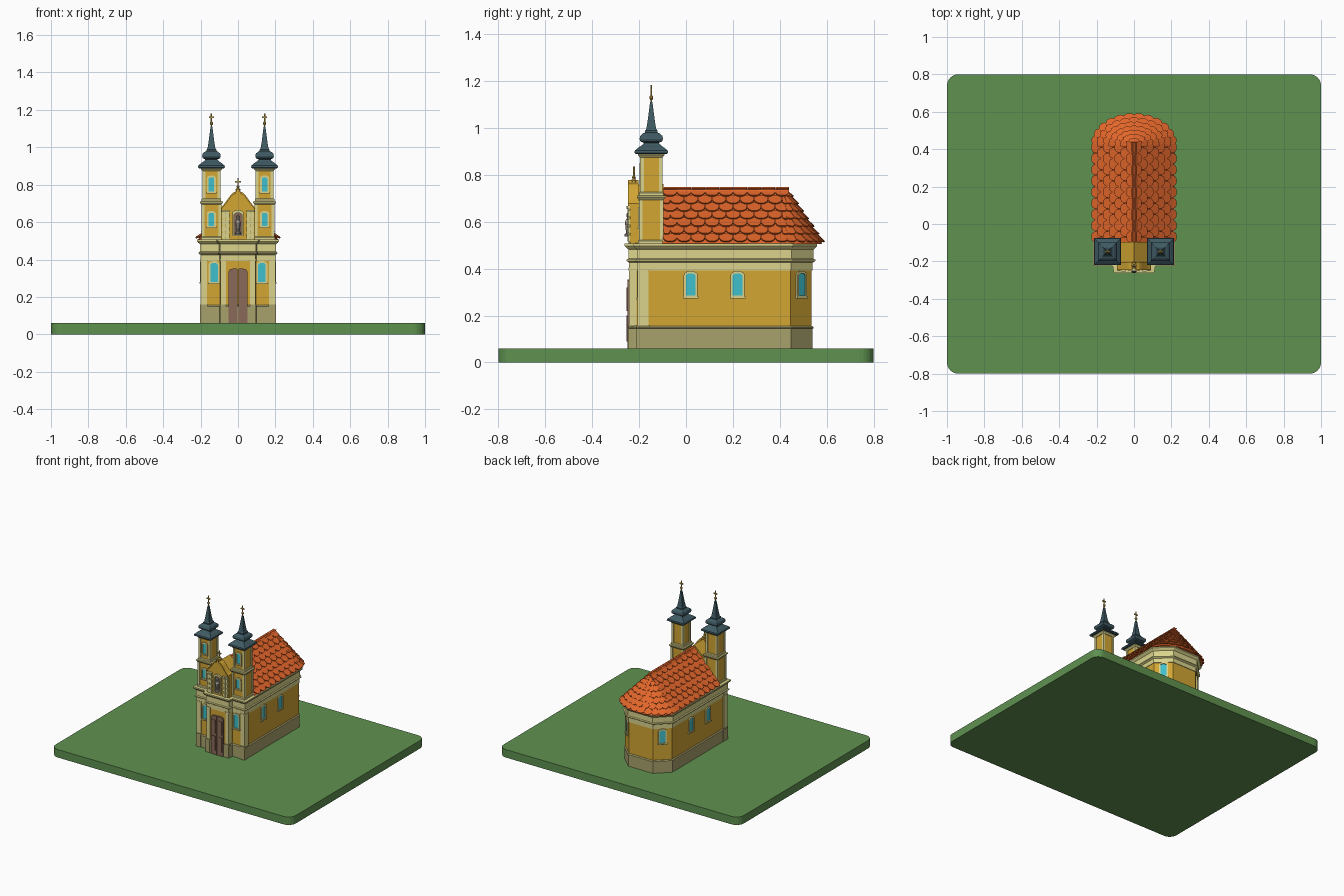
import bpy, bmesh
from math import sin, cos, pi, sqrt
from mathutils import Vector as V, Matrix as M

if "Cube" in bpy.data.objects:
    bpy.data.objects.remove(bpy.data.objects["Cube"])


def material(name, hexa):
    m = bpy.data.materials.new(name)
    rgb = [int(hexa[i:i + 2], 16) / 255 for i in (0, 2, 4)]
    m.diffuse_color = [c / 12.92 if c < .04 else ((c + .055) / 1.055) ** 2.4 for c in rgb] + [1]
    m.use_nodes = True
    m.node_tree.nodes["Principled BSDF"].inputs["Base Color"].default_value = m.diffuse_color
    return m


GREEN, OCHRE, CREAM = material("grass", "5F9150"), material("ochre", "D2A634"), material("cream", "DBD48C")
STONE, TILE, SLATE = material("stone", "A8A26C"), material("tile", "E2662A"), material("slate", "3F5A63")
GLASS, WOOD, GOLD = material("glass", "3FC0CC"), material("wood", "8A6A58"), material("gold", "CDAA50")
GREY = material("statue", "A8A096")


def finish(name, bm, mat):
    bmesh.ops.recalc_face_normals(bm, faces=bm.faces)
    me = bpy.data.meshes.new(name)
    bm.to_mesh(me)
    bm.free()
    ob = bpy.data.objects.new(name, me)
    me.materials.append(mat)
    bpy.context.collection.objects.link(ob)
    return ob


def loft(name, rings, mat, caps=True, closed=False):
    """Joins equal-length rings of points into a skin."""
    bm = bmesh.new()
    vs = [[bm.verts.new(p) for p in r] for r in rings]
    n = len(vs[0])
    for a, b in zip(vs, vs[1:] + (vs[:1] if closed else [])):
        for i in range(n):
            bm.faces.new((a[i], a[(i + 1) % n], b[(i + 1) % n], b[i]))
    if caps and not closed:
        bm.faces.new(vs[0])
        bm.faces.new(vs[-1])
    return finish(name, bm, mat)


def box(name, x0, x1, y0, y1, z0, z1, mat):
    return loft(name, [[(x0, y0, z), (x1, y0, z), (x1, y1, z), (x0, y1, z)] for z in (z0, z1)], mat)


def prism_y(name, pts, y0, y1, mat):
    return loft(name, [[(x, y, z) for x, z in pts] for y in (y0, y1)], mat)


def lathe(name, x, y, prof, sides, mat):
    k = sqrt(2) if sides == 4 else 1
    return loft(name, [[(x + k * r * cos(2 * pi * (i + .5) / sides), y + k * r * sin(2 * pi * (i + .5) / sides), z)
                        for i in range(sides)] for r, z in prof], mat)


def arch(w, z0, z1, n=8):
    h = w / 2
    rise = h * .6
    return [(-h, z0), (h, z0)] + [(h * cos(pi * i / n), z1 - rise + rise * sin(pi * i / n)) for i in range(n + 1)]


def window(name, x, y, ang, w, z0, z1, sill=True):
    """Arched pane with a raised frame; ang turns it from facing -y."""
    T = M.Translation((x, y, 0)) @ M.Rotation(ang, 4, 'Z')
    o, i = arch(w + .018, z0 - .008, z1 + .01), arch(w, z0, z1)
    R = lambda pts, d: [(px, d, pz) for px, pz in pts]
    parts = [loft(name + "_frame", [R(o, .005), R(o, -.008), R(i, -.008), R(i, .005)], CREAM, closed=True),
             prism_y(name + "_pane", i, -.003, .004, GLASS)]
    if sill:
        parts.append(box(name + "_sill", -w / 2 - .012, w / 2 + .012, -.011, .003, z0 - .012, z0 - .004, CREAM))
    for ob in parts:
        ob.data.transform(T)


# ground slab with rounded corners
slab = [(sx * .94 + .06 * cos(a), sy * .74 + .06 * sin(a))
        for sx, sy, a0 in ((1, 1, 0), (-1, 1, 1), (-1, -1, 2), (1, -1, 3))
        for a in [(a0 + k / 6) * pi / 2 for k in range(7)]]
loft("ground", [[(x, y, z) for x, y in slab] for z in (0, .06)], GREEN)

# church body: one plan, stacked in offset layers
half = [(.088, -.237), (.095, -.2), (.195, -.2), (.195, .445), (.1, .535)]
plan = [V(p) for p in half] + [V((-x, y)) for x, y in reversed(half)]


def offset(d):
    out = []
    for i, p in enumerate(plan):
        e, f = (p - plan[i - 1]).normalized(), (plan[(i + 1) % len(plan)] - p).normalized()
        a, b = V((e.y, -e.x)), V((f.y, -f.x))
        out.append(p + (a + b) * d / (1 + a.dot(b)))
    return out


def layer(name, prof, mat):
    return loft(name, [[(p.x, p.y, z) for p in offset(d)] for d, z in prof], mat)


layer("plinth", [(.005, .055), (.005, .145), (.009, .146), (.009, .15), (.002, .156)], STONE)
layer("walls", [(0, .15), (0, .40)], OCHRE)
layer("frieze", [(.004, .392), (.004, .425), (.016, .432), (.016, .438), (.009, .442), (.009, .482),
                 (.018, .49), (.024, .497), (.024, .506), (.0, .508)], CREAM)

# roof core, then scalloped tiles
APEX, ZE, N = V((0, .425, .732)), .505, 7


def eave(t):
    return V((.218 * cos(t), .43 + .15 * sin(t), ZE))


edge = [V((.21, -.1, ZE))] + [eave(pi * k / 16) for k in range(17)] + [V((-.21, -.1, ZE))]
top = [V((0, -.1, .73))] + [APEX - V((0, 0, .004)) + V((.002 * cos(pi * k / 16), .002 * sin(pi * k / 16), 0))
                            for k in range(17)] + [V((0, -.1, .73)) - V((.001, 0, 0))]
loft("roof_core", [edge, top], TILE)


def tile(bm, p, d, a, w, L, rise=.013, th=.007):
    n = a.cross(d)
    n = n if n.z > 0 else -n
    b = min(w, .06) * .42
    shape = [(-.5, -L), (.5, -L), (.5, -b), (.4, -b * .45), (.2, -b * .1), (-.2, -b * .1), (-.4, -b * .45), (-.5, -b)]
    low = []
    high = []
    for u, v in shape:
        q = p + a * u * w * .97 + d * v + n * (rise * (1 + v / L) - .003)
        low.append(bm.verts.new(q))
        high.append(bm.verts.new(q + n * th))
    bm.faces.new(low)
    bm.faces.new(high)
    for i in range(8):
        j = (i + 1) % 8
        bm.faces.new((low[i], low[j], high[j], high[i]))


bm = bmesh.new()
cols, y0, y1 = 9, -.098, .44
w = (y1 - y0) / cols
for s in (-1, 1):
    d = V((s * .218, 0, ZE - .732)).normalized()
    for r in range(N):
        f = (r + 1) / N
        for c in range(cols + r % 2):
            lo = max(y0, y0 + (c - .5 * (r % 2)) * w)
            hi = min(y1, y0 + (c + 1 - .5 * (r % 2)) * w)
            tile(bm, V((s * .218 * f, (lo + hi) / 2, .732 + (ZE - .732) * f)), d, V((0, 1, 0)), hi - lo, .062)
for r in range(N):
    f, n = (r + 1) / N, (5, 6, 8, 9, 10, 11, 12)[r]
    for k in range(n):
        t = pi * (k + .5) / n
        p, e = APEX.lerp(eave(t), f), V((-.218 * sin(t), .15 * cos(t), 0))
        d = (p - APEX).normalized()
        a = (e - d * e.dot(d)).normalized()
        tile(bm, p, d, a, e.length * f * pi / n * 1.12, min(.058, (p - APEX).length))
finish("roof_tiles", bm, TILE)
for k in range(9):
    z = .002 * (k % 2)
    prism_y(f"ridge_tile_{k}", [(-.022, .722), (-.012, .736 + z), (0, .741 + z), (.012, .736 + z), (.022, .722)],
            -.1 + k * .0585, -.1 + (k + 1) * .0585 + .004, TILE)

# side, apse and front openings, mirrored
for s, side in ((-1, "left"), (1, "right")):
    for k, y in enumerate((.02, .22)):
        window(f"{side}_nave_window_{k}", s * .195, y, s * pi / 2, .042, .285, .38)
    window(f"{side}_apse_window", s * .1475, .49, s * (pi / 2 + .813), .042, .285, .38)
    window(f"{side}_front_window", s * .128, -.2, 0, .04, .28, .382)
    # facade pilasters with plinth blocks
    for k, (x, y, pw) in enumerate(((.183, -.2, .017), (.079, -.237, .014))):
        lo, hi = s * x - pw, s * x + pw
        box(f"{side}_pilaster_{k}", lo, hi, y - .006, y + .04, .15, .425, CREAM)
        box(f"{side}_pilaster_base_{k}", lo - .002, hi + .002, y - .011, y + .045, .055, .16, STONE)
        box(f"{side}_capital_{k}", lo - .003, hi + .003, y - .009, y + .043, .392, .402, CREAM)
    box(f"{side}_flank_pilaster", s * .1925 - .009, s * .1925 + .009, -.203, -.163, .15, .425, CREAM)
    prism_y(f"{side}_door_leaf", [(s * .002, .06), (s * .05, .06), (s * .05, .335), (s * .044, .347),
                                  (s * .02, .353), (s * .002, .35)], -.25, -.23, WOOD)
    box(f"{side}_door_panel", s * .027 - .014, s * .027 + .014, -.253, -.24, .09, .2, WOOD)
    box(f"{side}_door_panel_top", s * .027 - .014, s * .027 + .014, -.253, -.24, .22, .32, WOOD)

    # bell tower: two stages with cream corners
    cx, cy = s * .142, -.148
    for k, (h, z0, z1) in enumerate(((.053, .5, .705), (.048, .705, .885))):
        lathe(f"{side}_tower_stage_{k}", cx, cy, [(h - .005, z0), (h - .005, z1)], 4, OCHRE)
        for i, (u, v) in enumerate(((-1, -1), (1, -1), (1, 1), (-1, 1))):
            lathe(f"{side}_tower_corner_{k}_{i}", cx + u * (h - .008), cy + v * (h - .008),
                  [(.008, z0), (.008, z1)], 4, CREAM)
        lathe(f"{side}_tower_moulding_{k}", cx, cy, [(h, z1 - .012), (h + .008, z1 - .002), (h + .008, z1 + .005),
                                                     (h - .004, z1 + .008)], 4, CREAM)
        lathe(f"{side}_tower_foot_{k}", cx, cy, [(h + .004, z0 + .004), (h + .004, z0 + .018), (h, z0 + .022)], 4, CREAM)
        window(f"{side}_tower_window_{k}", cx, cy - h + .005, 0, .03, (.58, .765)[k], (.65, .84)[k])
    lathe(f"{side}_tower_helm", cx, cy, [(.066, .888), (.072, .893), (.07, .903), (.056, .915), (.042, .924), (.034, .932),
          (.033, .936), (.046, .942), (.05, .953), (.047, .966), (.036, .976), (.026, .98), (.026, .988),
          (.021, .995), (.016, 1.025), (.01, 1.07), (.005, 1.11)], 4, SLATE)
    lathe(f"{side}_finial", cx, cy, [(.003, 1.1), (.004, 1.118), (.009, 1.124), (.009, 1.132), (.004, 1.138),
                                     (.004, 1.182)], 8, GOLD)
    box(f"{side}_finial_arms", cx - .014, cx + .014, cy - .004, cy + .004, 1.157, 1.165, GOLD)

    # gable columns with stacked rings
    for k, x in enumerate((.056, .076)):
        y = -.236 + k * .004
        box(f"{side}_gable_pier_{k}", s * x - .008, s * x + .008, y - .008, -.2, .505, .655, CREAM)
        for j in range(4):
            box(f"{side}_gable_block_{k}_{j}", s * x - .01, s * x + .01, y - .013, -.2, .515 + j * .036,
                .54 + j * .036, CREAM)
        box(f"{side}_gable_cap_{k}", s * x - .011, s * x + .011, y - .018, -.2, .654, .666, CREAM)

# gable between the towers
curve = [(.092, .5), (.092, .672), (.075, .69), (.056, .715), (.04, .738), (.028, .75), (.012, .758), (.008, .772)]
outline = lambda k: [(x, z) for x, z in curve] + [(-x, z) for x, z in reversed(curve)]
prism_y("gable_front", outline(0), -.238, -.204, OCHRE)
prism_y("gable_link", [(-.09, .5), (.09, .5), (.09, .675), (0, .76), (-.09, .675)], -.21, -.096, OCHRE)
rim = curve[1:]
for s in (-1, 1):
    band = [(s * x, z + .006) for x, z in rim] + [(s * x, z - .006) for x, z in reversed(rim)]
    prism_y("gable_moulding", band, -.247, -.202, OCHRE)

# gable cross
lathe("gable_finial", 0, -.222, [(.014, .77), (.014, .776), (.006, .782), (.009, .79), (.004, .796), (.004, .835)], 8, GOLD)
box("gable_cross_arms", -.015, .015, -.226, -.218, .812, .82, GOLD)

# niche and statue
o, i = arch(.06, .525, .665), arch(.042, .535, .65)
R = lambda pts, y: [(x, y, z) for x, z in pts]
loft("niche_frame", [R(o, -.23), R(o, -.25), R(i, -.25), R(i, -.23)], CREAM, closed=True)
prism_y("niche_back", i, -.24, -.23, WOOD)
lathe("statue", 0, -.246, [(.016, .536), (.015, .548), (.009, .55), (.012, .575), (.014, .598), (.009, .612),
                           (.004, .615), (.008, .622), (.008, .632), (.003, .638)], 10, GREY)
